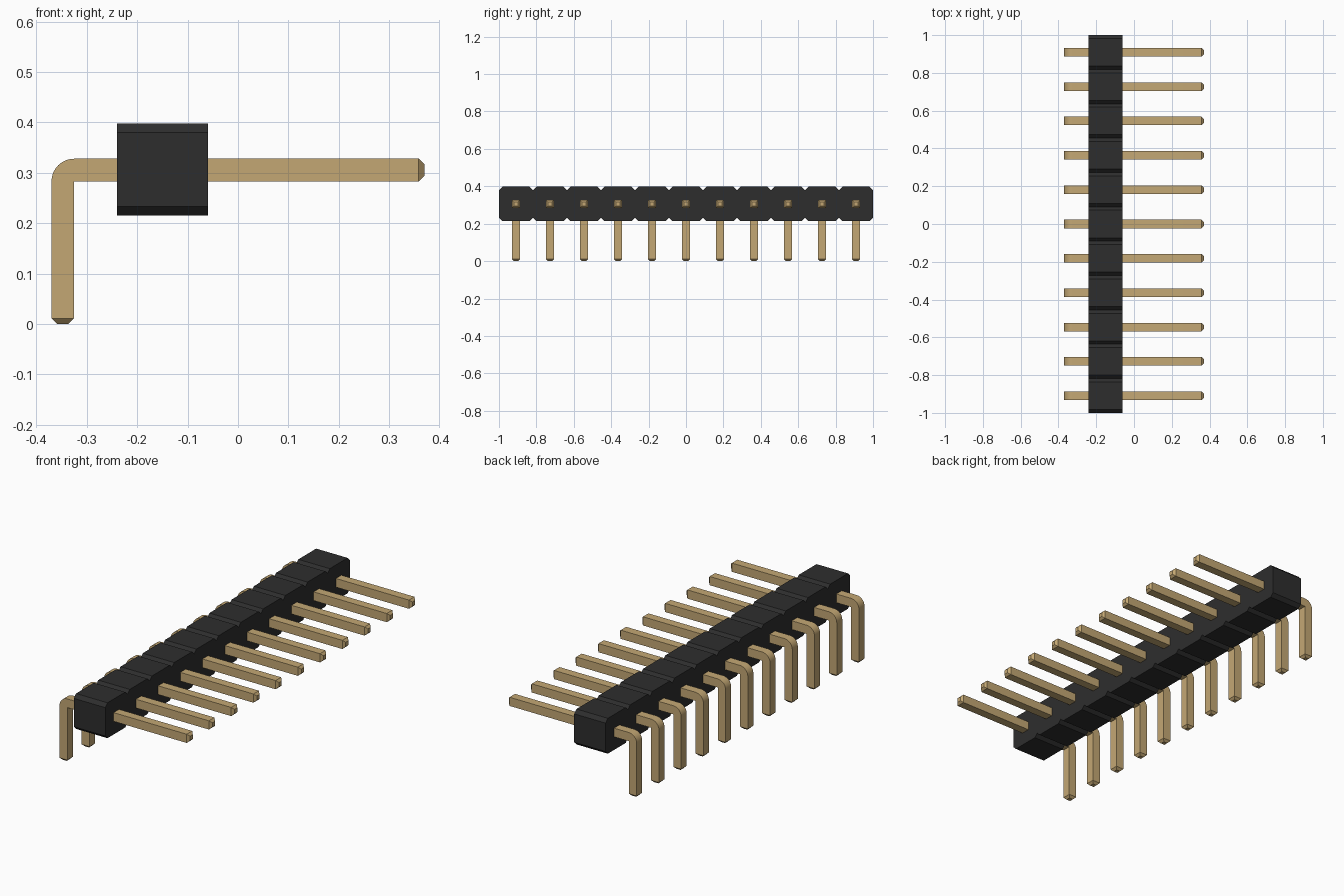
import bpy, bmesh, math

cube = bpy.data.objects.get("Cube")
if cube:
    bpy.data.objects.remove(cube)

COUNT = 11
PITCH = 2 / COUNT


def material(name, rgb, rough):
    m = bpy.data.materials.new(name)
    m.use_nodes = True
    m.diffuse_color = (*rgb, 1)
    bsdf = m.node_tree.nodes["Principled BSDF"]
    bsdf.inputs["Base Color"].default_value = (*rgb, 1)
    bsdf.inputs["Roughness"].default_value = rough
    return m


def finish(bm, name, mat):
    bmesh.ops.remove_doubles(bm, verts=bm.verts, dist=1e-5)
    bmesh.ops.recalc_face_normals(bm, faces=bm.faces)
    mesh = bpy.data.meshes.new(name)
    bm.to_mesh(mesh)
    bm.free()
    mesh.materials.append(mat)
    return mesh


def add(name, mesh, location=(0, 0, 0)):
    ob = bpy.data.objects.new(name, mesh)
    ob.location = location
    bpy.context.collection.objects.link(ob)
    return ob


black = material("black plastic", (0.027, 0.027, 0.027), 0.6)
gold = material("gold metal", (0.55, 0.39, 0.175), 0.4)

# Housing: a row of chamfered cells, extruded across x
X0, X1, Z0, Z1, CH = -0.24, -0.06, 0.215, 0.398, 0.018
top, bottom = [], []
for i in range(COUNT):
    y = -1 + i * PITCH
    for dy, inset in ((0, CH), (CH, 0), (PITCH - CH, 0)):
        top.append((y + dy, Z1 - inset))
        bottom.append((y + dy, Z0 + inset))
top.append((1, Z1 - CH))
bottom.append((1, Z0 + CH))
bm = bmesh.new()
face = bm.faces.new([bm.verts.new((X0, y, z)) for y, z in top + bottom[::-1]])
ext = bmesh.ops.extrude_face_region(bm, geom=[face])
moved = [v for v in ext["geom"] if isinstance(v, bmesh.types.BMVert)]
bmesh.ops.translate(bm, verts=moved, vec=(X1 - X0, 0, 0))
add("housing", finish(bm, "housing", black))

# Pin: square sections swept along an elbow, with tapered tips
W, TIP, END = 0.045, 0.0115, 0.37
ZP = 0.283                    # underside of the horizontal leg
XC = -END + W                 # inner side of the vertical leg
H = W / 2
# each section: inner point, outer point, half width in y
sections = [((END, ZP + TIP), (END, ZP + W - TIP), H - TIP),
            ((END - TIP, ZP), (END - TIP, ZP + W), H)]
for k in range(9):
    a = math.pi / 2 * (1 + k / 8)
    sections.append(((XC, ZP), (XC + W * math.cos(a), ZP + W * math.sin(a)), H))
sections += [((XC, TIP), (-END, TIP), H),
             ((XC - TIP, 0), (-END + TIP, 0), H - TIP)]

bm = bmesh.new()
rings = [[bm.verts.new((p[0], s * h, p[1]))
          for p, s in ((a, -1), (a, 1), (b, 1), (b, -1))] for a, b, h in sections]
# weld the inner corner of the elbow to a single edge
for r in rings[3:-2]:
    for j in (0, 1):
        bm.verts.remove(r[j])
        r[j] = rings[2][j]
for r, q in zip(rings, rings[1:]):
    for j in range(4):
        k = (j + 1) % 4
        loop = list(dict.fromkeys((r[j], r[k], q[k], q[j])))
        if len(loop) > 2:
            bm.faces.new(loop)
bm.faces.new(rings[0])
bm.faces.new(rings[-1])
pin_mesh = finish(bm, "pin", gold)

for i in range(COUNT):
    add(f"pin_{i + 1}", pin_mesh, (0, -1 + (i + 0.5) * PITCH, 0))

# Smooth only the rounded elbow
bpy.ops.object.select_all(action="DESELECT")
pin = bpy.data.objects["pin_1"]
pin.select_set(True)
bpy.context.view_layer.objects.active = pin
bpy.ops.object.shade_smooth_by_angle(angle=math.radians(30))
